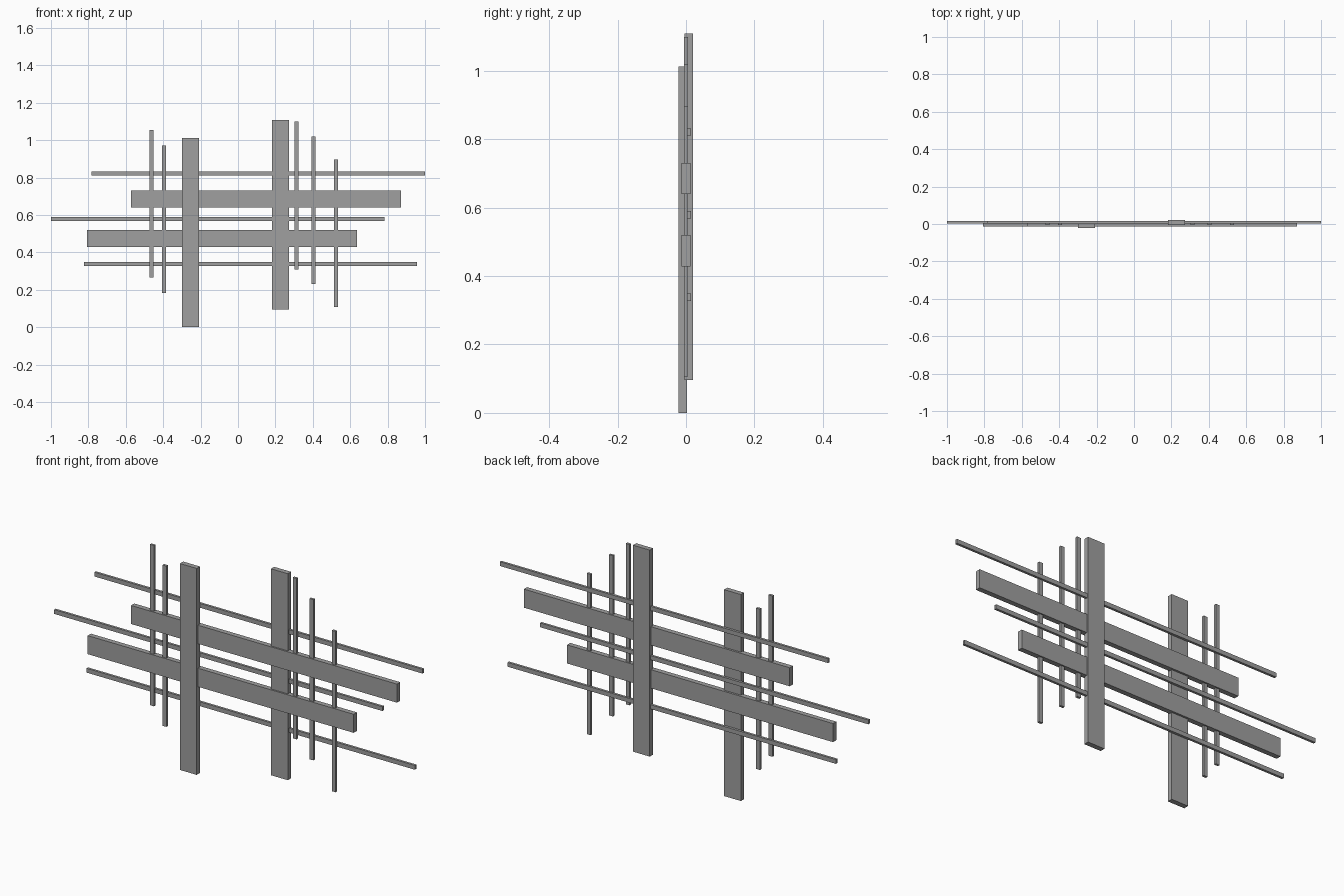
import bpy
import bmesh
from mathutils import Matrix

cube = bpy.data.objects.get("Cube")
if cube:
    bpy.data.objects.remove(cube, do_unlink=True)

grey = bpy.data.materials.new("plain grey")
grey.use_nodes = True
colour = (0.35, 0.35, 0.35, 1)
grey.diffuse_color = colour
grey.node_tree.nodes["Principled BSDF"].inputs["Base Color"].default_value = colour

# Shared bar sections
WIDE, THICK = 0.091, 0.025
THIN, SLIM = 0.021, 0.012
POST_LENGTH, BEAM_LENGTH = 1.013, 1.444
ROD_LENGTH, RAIL_LENGTH = 0.789, 1.782


def bar(name, size, centre):
    """Add a square-edged bar as its own object."""
    bm = bmesh.new()
    bmesh.ops.create_cube(bm, size=1, matrix=Matrix.Diagonal((*size, 1)))
    mesh = bpy.data.meshes.new(name)
    bm.to_mesh(mesh)
    bm.free()
    mesh.materials.append(grey)
    obj = bpy.data.objects.new(name, mesh)
    obj.location = centre
    bpy.context.collection.objects.link(obj)


# Broad uprights, one in front of the beams and one behind
for name, x, y, base in (("right_post", -0.254, -0.010, 0),
                         ("left_post", 0.228, 0.008, 0.096)):
    bar(name, (WIDE, THICK, POST_LENGTH), (x, y, base + POST_LENGTH / 2))

# Broad horizontal beams
for name, x, z in (("upper_beam", 0.150, 0.685), ("lower_beam", -0.085, 0.474)):
    bar(name, (BEAM_LENGTH, THICK, WIDE), (x, 0, z))

# Slender upright rods
for i, (x, base) in enumerate(((-0.463, 0.265), (-0.395, 0.182), (0.312, 0.310),
                               (0.403, 0.231), (0.524, 0.107)), 1):
    bar(f"upright_rod_{i}", (THIN, SLIM, ROD_LENGTH), (x, 0, base + ROD_LENGTH / 2))

# Slender horizontal rails at the back
for name, x, z in (("top_rail", 0.109, 0.821), ("middle_rail", -0.109, 0.579),
                   ("bottom_rail", 0.067, 0.338)):
    bar(name, (RAIL_LENGTH, SLIM, THIN), (x, 0.009, z))
